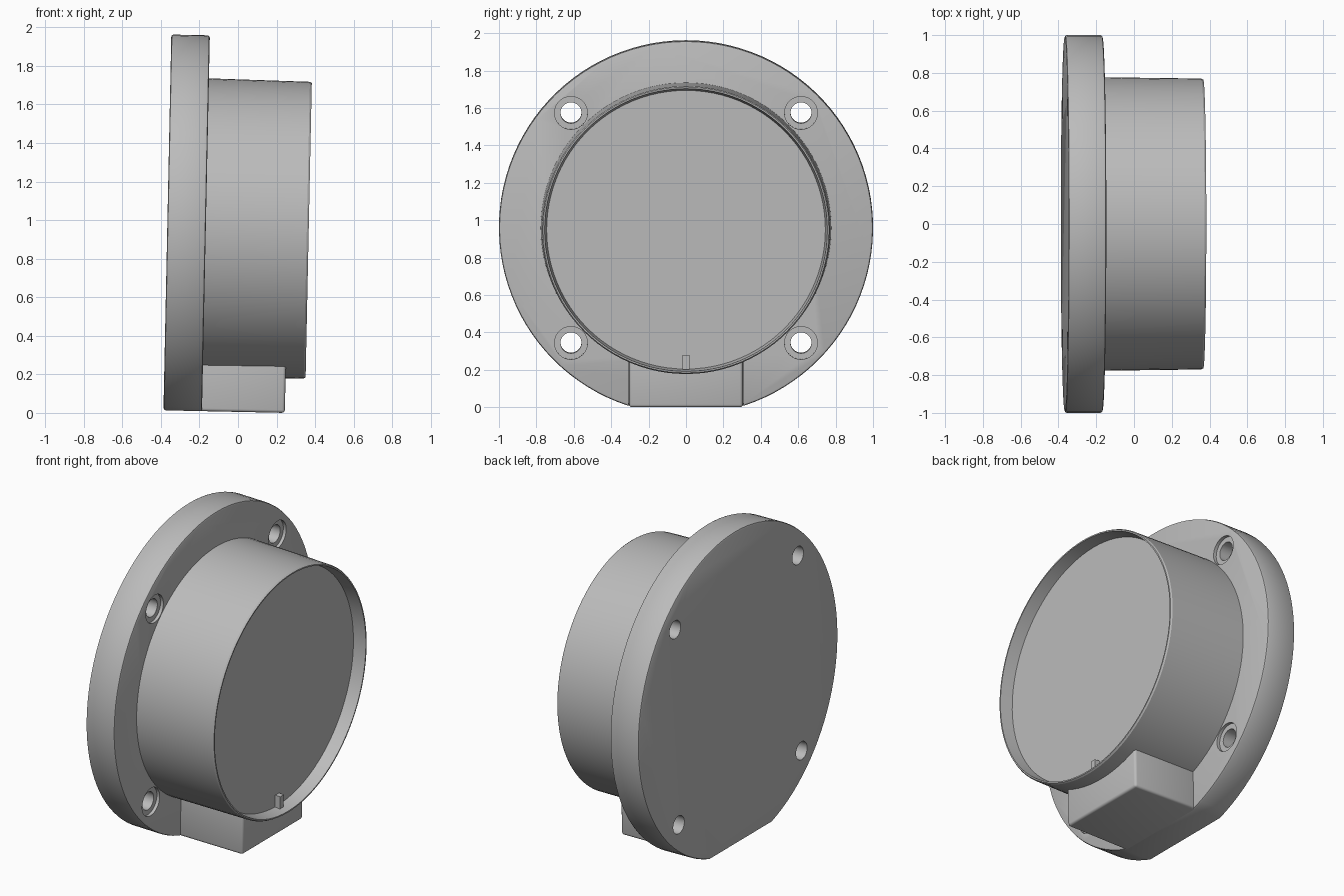
import bpy, bmesh, math
from mathutils import Matrix, Vector

cube = bpy.data.objects.get("Cube")
if cube:
    bpy.data.objects.remove(cube, do_unlink=True)

GREY = (0.5, 0.5, 0.5, 1)
mat = bpy.data.materials.new("plain grey")
mat.use_nodes = True
mat.diffuse_color = GREY
mat.node_tree.nodes["Principled BSDF"].inputs["Base Color"].default_value = GREY

# Whole housing leans slightly: its axis runs along x with a small tilt
PLACE = Matrix.Translation((-0.267, 0, 0.961)) @ Matrix.Rotation(math.radians(1.2), 4, 'Y')
SEGS = 96
FLAT = 0.95


def add(name, bm):
    bmesh.ops.recalc_face_normals(bm, faces=bm.faces)
    mesh = bpy.data.meshes.new(name)
    bm.to_mesh(mesh)
    bm.free()
    mesh.materials.append(mat)
    ob = bpy.data.objects.new(name, mesh)
    bpy.context.collection.objects.link(ob)
    ob.matrix_world = PLACE
    return ob


def activate(ob):
    bpy.ops.object.select_all(action='DESELECT')
    ob.select_set(True)
    bpy.context.view_layer.objects.active = ob


def smooth(ob):
    activate(ob)
    bpy.ops.object.shade_smooth_by_angle(angle=math.radians(30))


def bevel(ob, width, segments):
    mod = ob.modifiers.new("edge bevel", 'BEVEL')
    mod.width, mod.segments = width, segments
    mod.limit_method, mod.angle_limit = 'ANGLE', math.radians(30)
    activate(ob)
    bpy.ops.object.modifier_apply(modifier=mod.name)


def lathe(name, profile, segs=SEGS, centre=(0, 0)):
    """Spin (x, radius) points about the x axis."""
    bm = bmesh.new()
    verts = [bm.verts.new((x, 0, r)) for x, r in profile]
    edges = [bm.edges.new(pair) for pair in zip(verts, verts[1:])]
    bmesh.ops.spin(bm, geom=verts + edges, cent=(0, 0, 0), axis=(1, 0, 0),
                   angle=math.tau, steps=segs, use_merge=True)
    bmesh.ops.remove_doubles(bm, verts=bm.verts, dist=1e-5)
    bmesh.ops.translate(bm, verts=bm.verts, vec=(0, *centre))
    return add(name, bm)


# Flange: round plate with a flat foot
bm = bmesh.new()
half = math.acos(FLAT)
ring = []
for i in range(SEGS + 1):
    a = half + (math.tau - 2 * half) * i / SEGS
    ring.append(bm.verts.new((-0.1, math.sin(a), -math.cos(a))))
face = bm.faces.new(ring)
out = bmesh.ops.extrude_face_region(bm, geom=[face])
bmesh.ops.translate(bm, vec=(0.2, 0, 0),
                    verts=[v for v in out["geom"] if isinstance(v, bmesh.types.BMVert)])
flange = add("flange", bm)
bevel(flange, 0.012, 2)

# Four through holes, each with a shallow counterbore
for y in (-0.615, 0.615):
    for z in (-0.615, 0.615):
        cutter = lathe("hole_cutter", [(-0.3, 0), (-0.3, 0.056), (0.08, 0.056),
                                       (0.08, 0.088), (0.3, 0.088), (0.3, 0)], 32, (y, z))
        cutter.hide_render = True
        mod = flange.modifiers.new("hole", 'BOOLEAN')
        mod.operation, mod.object, mod.solver = 'DIFFERENCE', cutter, 'EXACT'
        bpy.context.view_layer.update()
        activate(flange)
        bpy.ops.object.modifier_apply(modifier=mod.name)
        bpy.data.objects.remove(cutter, do_unlink=True)
smooth(flange)

# Drum: slightly tapered, with a recessed end face inside a thin rim
smooth(lathe("drum", [(0.09, 0.777), (0.624, 0.77), (0.634, 0.764), (0.634, 0.756),
                      (0.555, 0.745), (0.555, 0)]))


def block(name, x0, x1, w0, w1, z0, z1):
    """Box along x, its half width going from w0 to w1."""
    bm = bmesh.new()
    bmesh.ops.create_cube(bm, size=2)
    for v in bm.verts:
        far = v.co.x > 0
        v.co = Vector((x1 if far else x0, v.co.y * (w1 if far else w0),
                       z1 if v.co.z > 0 else z0))
    return add(name, bm)


# Connector block under the drum
connector = block("connector_block", 0.05, 0.53, 0.312, 0.303, -FLAT, -0.6)
bevel(connector, 0.015, 3)
smooth(connector)

# Small key on the recessed face
block("key", 0.545, 0.59, 0.02, 0.018, -0.748, -0.67)
